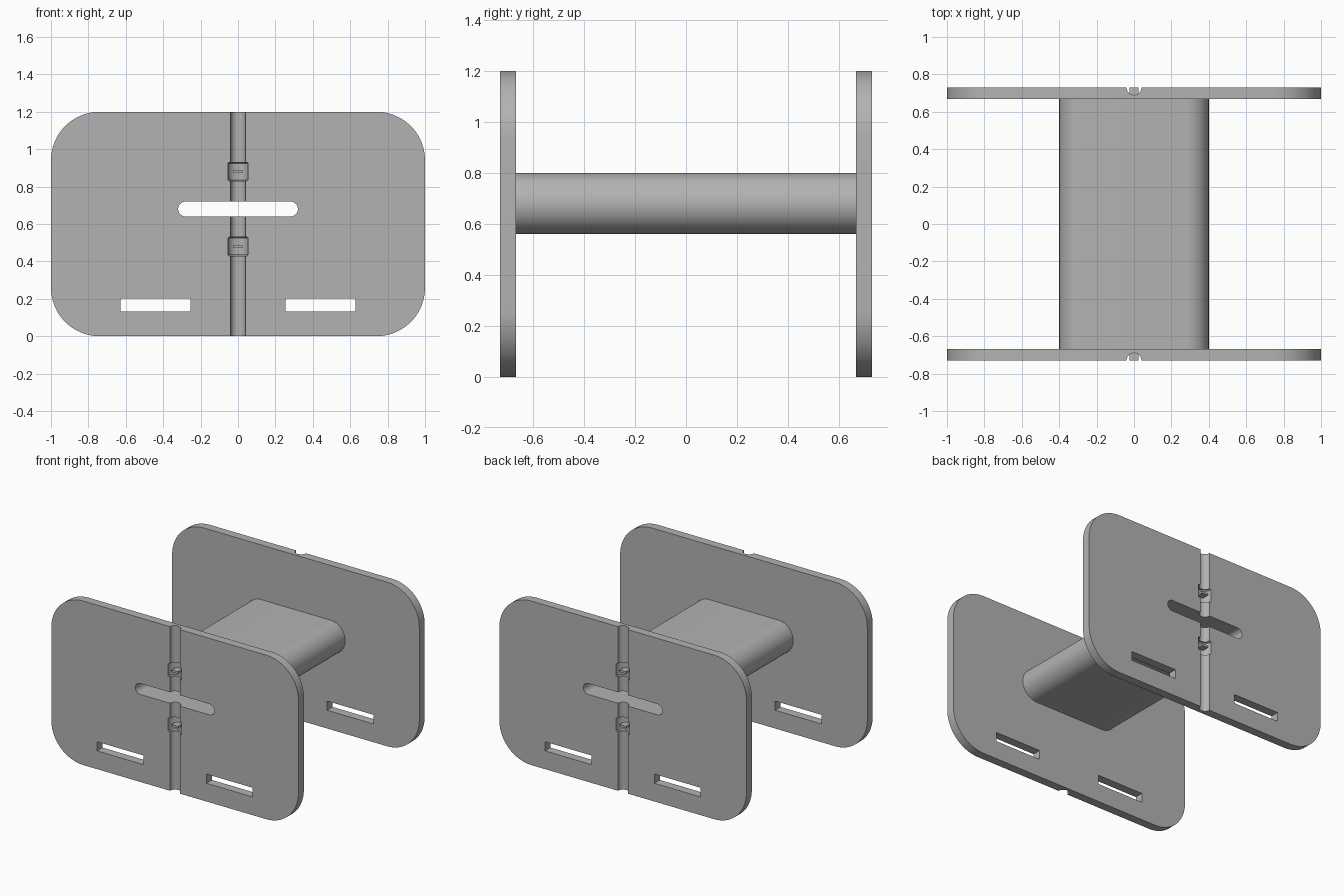
import bpy, bmesh, math
from mathutils import Matrix

if "Cube" in bpy.data.objects:
    bpy.data.objects.remove(bpy.data.objects["Cube"])

gray = bpy.data.materials.new("plain gray")
gray.diffuse_color = (0.45, 0.45, 0.45, 1)
gray.use_nodes = True
gray.node_tree.nodes["Principled BSDF"].inputs["Base Color"].default_value = gray.diffuse_color


def outline(x, z, w, h, r, steps=16):
    """Rounded rectangle centred on (x, z) in the xz plane."""
    if r == 0:
        return [(x + a * w / 2, z + b * h / 2) for a, b in ((1, 1), (-1, 1), (-1, -1), (1, -1))]
    pts = []
    for i, (a, b) in enumerate(((1, 1), (-1, 1), (-1, -1), (1, -1))):
        for k in range(steps + 1):
            t = math.pi / 2 * (i + k / steps)
            p = (x + a * (w / 2 - r) + r * math.cos(t), z + b * (h / 2 - r) + r * math.sin(t))
            if not pts or math.dist(p, pts[-1]) > 1e-5:
                pts.append(p)
    if math.dist(pts[0], pts[-1]) < 1e-5:
        pts.pop()
    return pts


def finish(name, bm):
    bmesh.ops.recalc_face_normals(bm, faces=bm.faces)
    me = bpy.data.meshes.new(name)
    bm.to_mesh(me)
    bm.free()
    ob = bpy.data.objects.new(name, me)
    me.materials.append(gray)
    bpy.context.collection.objects.link(ob)
    return ob


def prism(name, pts, y0, y1):
    bm = bmesh.new()
    f = bm.faces.new([bm.verts.new((x, y0, z)) for x, z in pts])
    ext = bmesh.ops.extrude_face_region(bm, geom=[f])["geom"]
    bmesh.ops.translate(bm, vec=(0, y1 - y0, 0), verts=[v for v in ext if isinstance(v, bmesh.types.BMVert)])
    return finish(name, bm)


def rod(name, y, z0, z1, r, bevel=0):
    bm = bmesh.new()
    bmesh.ops.create_cone(bm, cap_ends=True, segments=32, radius1=r, radius2=r, depth=z1 - z0,
                          matrix=Matrix.Translation((0, y, (z0 + z1) / 2)))
    if bevel:
        rims = [e for e in bm.edges if abs(e.verts[0].co.z - e.verts[1].co.z) < 1e-5]
        bmesh.ops.bevel(bm, geom=rims, offset=bevel, segments=1, affect='EDGES')
    return finish(name, bm)


def cut(ob, cutters):
    for c in cutters:
        m = ob.modifiers.new("cut", 'BOOLEAN')
        m.operation, m.solver, m.object = 'DIFFERENCE', 'EXACT', c
        bpy.context.view_layer.objects.active = ob
        bpy.ops.object.modifier_apply(modifier=m.name)
    for c in cutters:
        bpy.data.objects.remove(c)


def smooth(ob):
    bpy.ops.object.select_all(action='DESELECT')
    ob.select_set(True)
    bpy.context.view_layer.objects.active = ob
    bpy.ops.object.shade_smooth_by_angle(angle=math.radians(30))


CENTER, OUT, IN = 0.68, 0.73, 0.667

for side, label in ((-1, "front"), (1, "back")):
    # End plate with central slot, strap slots, wire groove and clip pockets
    plate = prism(label + "_plate", outline(0, 0.6, 2, 1.2, 0.26), side * IN, side * OUT)
    cutters = [prism("slot_cutter", outline(0, CENTER, 0.64, 0.08, 0.04), side * 0.6, side * 0.8)]
    for s in (-1, 1):
        cutters.append(prism("strap_cutter", outline(s * 0.4415, 0.167, 0.373, 0.067, 0),
                             side * 0.6, side * 0.8))
        cutters.append(rod("pocket_cutter", side * OUT, CENTER + s * 0.2 - 0.05,
                           CENTER + s * 0.2 + 0.05, 0.054, 0.006))
    cutters.append(rod("groove_cutter", side * OUT, -0.1, 1.3, 0.04))
    cut(plate, cutters)
    smooth(plate)

    # Small tab standing in each pocket
    for s, where in ((-1, "lower"), (1, "upper")):
        prism(f"{label}_{where}_tab", outline(0, CENTER + s * 0.2, 0.05, 0.016, 0),
              side * 0.678, side * OUT)

# Hollow core joining the plates, open at both ends
bm = bmesh.new()
for w, h, r in ((0.8, 0.24, 0.12), (0.64, 0.08, 0.04)):
    rings = [[bm.verts.new((x, y, z)) for x, z in outline(0, CENTER, w, h, r)] for y in (-IN, IN)]
    n = len(rings[0])
    for i in range(n):
        j = (i + 1) % n
        quad = [rings[0][i], rings[0][j], rings[1][j], rings[1][i]]
        bm.faces.new(quad if r < 0.1 else quad[::-1])
ends = [e for e in bm.edges if e.is_boundary]
for y in (-IN, IN):
    bmesh.ops.bridge_loops(bm, edges=[e for e in ends if abs(e.verts[0].co.y - y) < 1e-4])
smooth(finish("hollow_core", bm))
